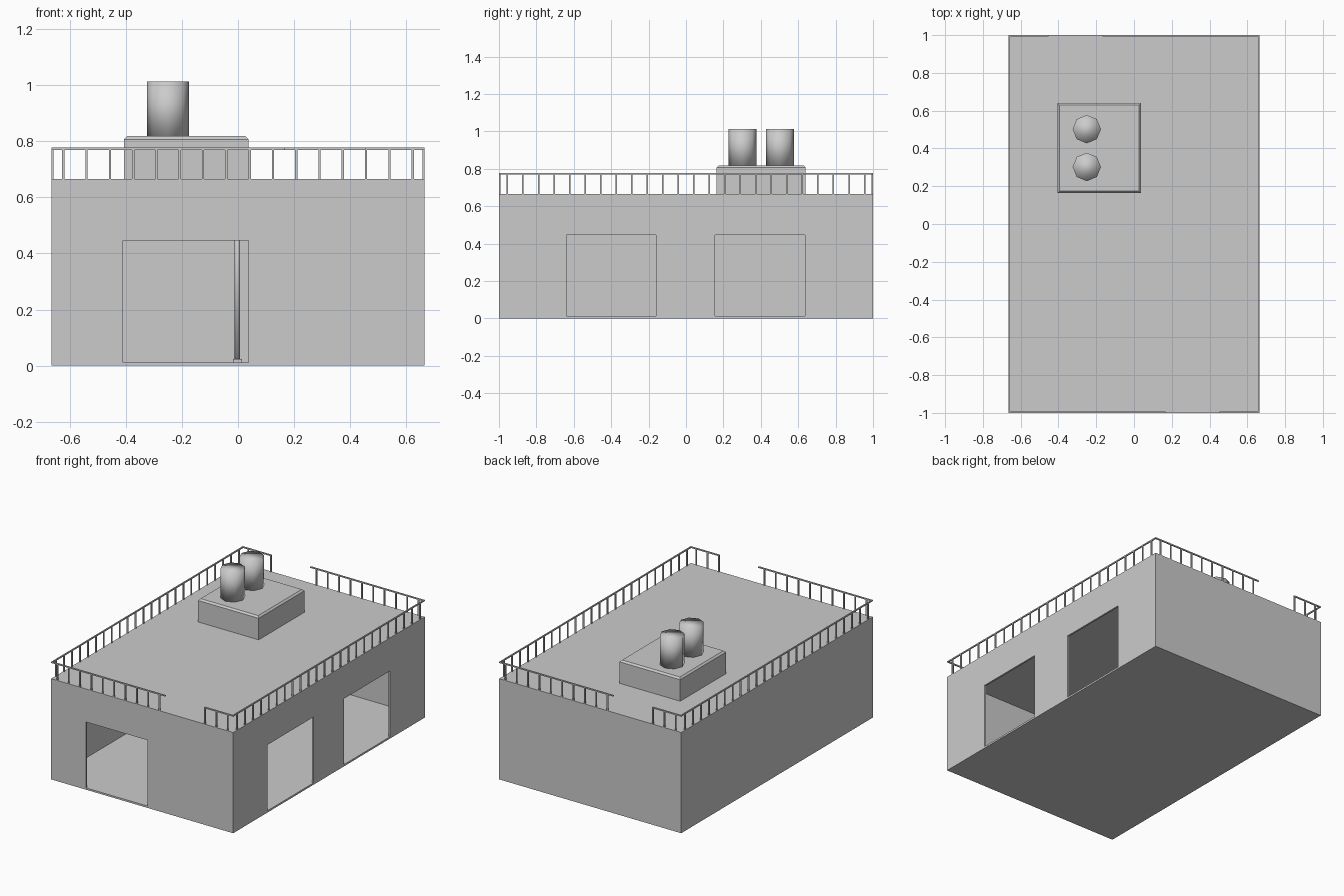
import bpy, bmesh
from mathutils import Matrix, Vector

cube = bpy.data.objects.get("Cube")
if cube:
    bpy.data.objects.remove(cube, do_unlink=True)

grey = bpy.data.materials.new("plain grey")
grey.use_nodes = True
grey.diffuse_color = (0.6, 0.6, 0.6, 1)
grey.node_tree.nodes["Principled BSDF"].inputs["Base Color"].default_value = (0.6, 0.6, 0.6, 1)

HX, HY, TOP, WALL = 0.665, 1.0, 0.665, 0.012
BAR, RAIL_TOP, GAP = 0.008, 0.777, 0.083


def add_box(bm, lo, hi):
    lo, hi = Vector(lo), Vector(hi)
    matrix = Matrix.Translation((lo + hi) / 2) @ Matrix.Diagonal((*(hi - lo), 1))
    return bmesh.ops.create_cube(bm, size=1, matrix=matrix)["verts"]


def finish(name, bm):
    mesh = bpy.data.meshes.new(name)
    bm.to_mesh(mesh)
    bm.free()
    mesh.materials.append(grey)
    obj = bpy.data.objects.new(name, mesh)
    bpy.context.collection.objects.link(obj)
    return obj


def box(name, lo, hi):
    bm = bmesh.new()
    add_box(bm, lo, hi)
    return finish(name, bm)


def cylinder(name, x, y, z0, z1, radius, sides):
    bm = bmesh.new()
    bmesh.ops.create_cone(bm, cap_ends=True, segments=sides, radius1=radius, radius2=radius,
                          depth=z1 - z0, matrix=Matrix.Translation((x, y, (z0 + z1) / 2)))
    for face in bm.faces:
        face.smooth = True
    return finish(name, bm)


def cut(target, lo, hi):
    cutter = box("cutter", lo, hi)
    cutter.hide_render = True
    mod = target.modifiers.new("cut", "BOOLEAN")
    mod.operation, mod.solver, mod.object = "DIFFERENCE", "EXACT", cutter
    bpy.context.view_layer.objects.active = target
    bpy.ops.object.modifier_apply(modifier=mod.name)
    bpy.data.objects.remove(cutter, do_unlink=True)


# Hollow building with one front doorway and two side doorways
building = box("building_shell", (-HX, -HY, 0), (HX, HY, TOP))
cut(building, (-HX + WALL, -HY + WALL, WALL), (HX - WALL, HY - WALL, TOP - WALL))
cut(building, (-0.41, -HY - 0.1, WALL), (0.038, -HY + 0.1, 0.447))
for y0, y1 in ((-0.64, -0.16), (0.155, 0.637)):
    cut(building, (HX - 0.1, y0, WALL), (HX + 0.1, y1, 0.447))

# Inner support pole and its foot
cylinder("support_pole", -0.002, 0, WALL, TOP - WALL, 0.01, 16)
box("pole_foot", (-0.018, -0.016, WALL), (0.014, 0.016, 0.024))

# Roof plinth with chamfered top edges
bm = bmesh.new()
add_box(bm, (-0.406, 0.163, TOP - 0.005), (0.037, 0.64, 0.818))
top_edges = [e for e in bm.edges if all(v.co.z > 0.8 for v in e.verts)]
bmesh.ops.bevel(bm, geom=top_edges, offset=0.011, segments=1, affect="EDGES")
finish("roof_plinth", bm)

# Two chimneys
for name, y in (("front_chimney", 0.302), ("back_chimney", 0.502)):
    cylinder(name, -0.25, y, 0.815, 1.012, 0.075, 8)


# Railings: a top bar on evenly spaced posts
def railing(name, axis, side, start, end, count):
    edge = side * ((HX if axis == 1 else HY) - BAR / 2)

    def bar(bm, a, b, z0, z1):
        lo, hi = [0, 0, z0], [0, 0, z1]
        lo[axis], hi[axis] = a, b
        lo[1 - axis], hi[1 - axis] = edge - BAR / 2, edge + BAR / 2
        add_box(bm, lo, hi)

    bm = bmesh.new()
    bar(bm, start, end, RAIL_TOP - BAR, RAIL_TOP)
    for i in range(count):
        p = (i - (count - 1) / 2) * GAP
        if start < p < end:
            bar(bm, p - BAR / 2, p + BAR / 2, TOP, RAIL_TOP - BAR)
    finish(name, bm)


railing("left_railing", 1, 1, -HY, HY, 24)
railing("right_railing", 1, -1, -HY, HY, 24)
railing("front_long_railing", 0, -1, -HX, 0.167, 16)
railing("front_short_railing", 0, -1, 0.452, HX, 16)
railing("back_long_railing", 0, 1, -0.167, HX, 16)
railing("back_short_railing", 0, 1, -HX, -0.452, 16)
